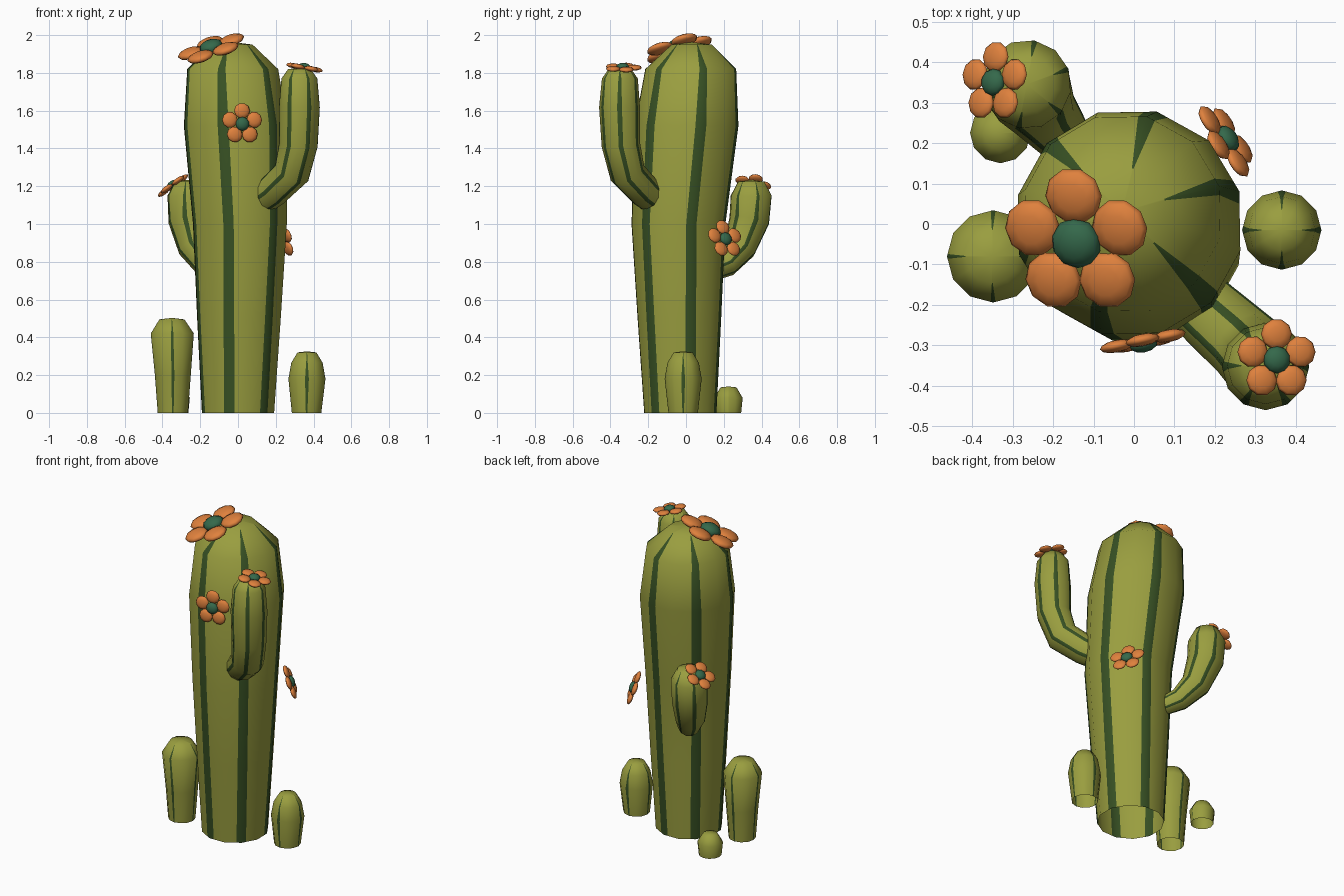
import bpy, bmesh, math
from mathutils import Vector, Matrix

if "Cube" in bpy.data.objects:
    bpy.data.objects.remove(bpy.data.objects["Cube"])


def material(name, rgb):
    m = bpy.data.materials.new(name)
    m.diffuse_color = (*rgb, 1)
    m.use_nodes = True
    m.node_tree.nodes["Principled BSDF"].inputs["Base Color"].default_value = m.diffuse_color
    return m


GREEN = material("cactus_green", (0.32, 0.34, 0.05))
STRIPE = material("dark_green_stripe", (0.038, 0.08, 0.017))
ORANGE = material("orange_petal", (0.74, 0.22, 0.047))
TEAL = material("flower_centre", (0.035, 0.14, 0.07))


def finish(bm, name, mats):
    bmesh.ops.recalc_face_normals(bm, faces=bm.faces)
    for f in bm.faces:
        f.smooth = True
    me = bpy.data.meshes.new(name)
    bm.to_mesh(me)
    bm.free()
    for m in mats:
        me.materials.append(m)
    ob = bpy.data.objects.new(name, me)
    bpy.context.collection.objects.link(ob)
    return ob


def stem(name, rings, start, step, upright=True):
    """12-sided tube through rings (x, y, z, radius, stripe half-width in degrees),
    with a stripe on every step-th corner; open base, closed top."""
    pts = [Vector(r[:3]) for r in rings]
    n = len(pts)
    # frames carried from the top of the path down to its base
    tangents = []
    for i in range(n):
        t = (pts[min(i + 1, n - 1)] - pts[max(i - 1, 0)]).normalized()
        tangents.append(Vector((0, 0, 1)) if upright or i >= n - 2 else t)
    side, frames = Vector((1, 0, 0)), [None] * n
    for i in range(n - 1, -1, -1):
        if i < n - 1:
            side = tangents[i + 1].rotation_difference(tangents[i]) @ side
        frames[i] = (side.copy(), tangents[i].cross(side))
    bm = bmesh.new()
    loops = []
    for (s, u), c, ring in zip(frames, pts, rings):
        loop = []
        for k in range(12):
            offs = (-ring[4], 0, ring[4]) if k % step == 0 else (0,)
            for o in offs:
                a = math.radians(start + 30 * k + o)
                # stay on the flat sides of the 12-gon
                flat = math.cos(math.radians(15)) / math.cos(math.radians(15 - abs(o)))
                r = ring[3] * flat
                loop.append((bm.verts.new(c + r * (s * math.cos(a) + u * math.sin(a))), k, o))
        loops.append(loop)
    m = len(loops[0])
    for i in range(n - 1):
        for j in range(m):
            a, b = loops[i][j], loops[i][(j + 1) % m]
            c, d = loops[i + 1][(j + 1) % m], loops[i + 1][j]
            f = bm.faces.new((a[0], b[0], c[0], d[0]))
            f.material_index = 1 if a[1] == b[1] else 0
    # slightly domed tip
    tip = bm.verts.new(pts[-1] + Vector((0, 0, rings[-1][3] * 0.12)))
    for j in range(m):
        bm.faces.new((loops[-1][j][0], loops[-1][(j + 1) % m][0], tip))
    return finish(bm, name, (GREEN, STRIPE))


def flower(name, centre, normal, radius):
    """Five rounded petals around a raised button, facing along normal."""
    nz = Vector(normal).normalized()
    ref = Vector((0, 1, 0)) if nz.z > 0.6 else Vector((0, 0, 1))
    ny = (ref - nz * ref.dot(nz)).normalized()
    nx = ny.cross(nz)
    frame = Matrix((nx, ny, nz)).transposed().to_4x4()
    frame.translation = Vector(centre)
    bm = bmesh.new()

    def blob(local, size, mat):
        before = set(bm.faces)
        bmesh.ops.create_uvsphere(bm, u_segments=10, v_segments=6, radius=1,
                                  matrix=frame @ local @ Matrix.Diagonal((*size, 1)))
        for f in set(bm.faces) - before:
            f.material_index = mat

    for k in range(5):
        turn = Matrix.Rotation(math.radians(90 + 72 * k), 4, 'Z')
        blob(turn @ Matrix.Translation((0.63 * radius, 0, 0)),
             (0.38 * radius, 0.39 * radius, 0.14 * radius), 0)
    blob(Matrix.Translation((0, 0, 0.05 * radius)),
         (0.34 * radius, 0.34 * radius, 0.2 * radius), 1)
    return finish(bm, name, (ORANGE, TEAL))


# main trunk
stem("trunk", [(0, -0.03, 0, 0.197, 8.5), (0.005, -0.035, 0.5, 0.228, 7.5),
               (0.01, -0.04, 1.0, 0.256, 6.5), (-0.012, 0.003, 1.52, 0.283, 6.2),
               (-0.028, 0.025, 1.82, 0.248, 5), (-0.03, 0.03, 1.95, 0.11, 1)], 76, 2)

# arms
stem("front_arm", [(0.12, -0.16, 1.13, 0.085, 7), (0.19, -0.225, 1.18, 0.09, 7),
                   (0.285, -0.31, 1.27, 0.097, 7), (0.32, -0.345, 1.42, 0.102, 7),
                   (0.325, -0.352, 1.62, 0.108, 7), (0.325, -0.35, 1.77, 0.095, 5),
                   (0.325, -0.35, 1.82, 0.06, 1)], 0, 2, False)
stem("back_arm", [(-0.11, 0.13, 0.75, 0.055, 7), (-0.17, 0.21, 0.785, 0.068, 7),
                  (-0.23, 0.285, 0.875, 0.088, 7), (-0.262, 0.335, 1.02, 0.108, 7),
                  (-0.265, 0.345, 1.15, 0.11, 4), (-0.265, 0.345, 1.225, 0.07, 1)],
     20, 2, False)

# small cacti around the base
stem("left_sprout", [(-0.345, -0.08, 0, 0.08, 3), (-0.345, -0.08, 0.2, 0.095, 5),
                     (-0.348, -0.08, 0.42, 0.114, 3), (-0.35, -0.08, 0.495, 0.066, 1)], -90, 3)
stem("right_sprout", [(0.363, -0.015, 0, 0.078, 3), (0.365, -0.015, 0.18, 0.098, 6),
                      (0.365, -0.015, 0.265, 0.083, 3), (0.365, -0.015, 0.32, 0.05, 1)], -90, 3)
stem("tiny_sprout", [(-0.33, 0.225, 0, 0.067, 1), (-0.33, 0.225, 0.08, 0.075, 1),
                     (-0.33, 0.225, 0.135, 0.042, 1)], 0, 13 - 1)

# flowers
flower("top_flower", (-0.14, -0.045, 1.93), (-0.32, -0.28, 1), 0.188)
flower("front_flower", (0.022, -0.29, 1.53), (0.2, -1, 0.05), 0.11)
flower("side_flower", (0.228, 0.208, 0.92), (0.78, 0.52, 0.35), 0.106)
flower("front_arm_flower", (0.352, -0.335, 1.828), (0.18, 0, 1), 0.1)
flower("back_arm_flower", (-0.345, 0.35, 1.205), (-0.65, 0.1, 0.9), 0.1)
